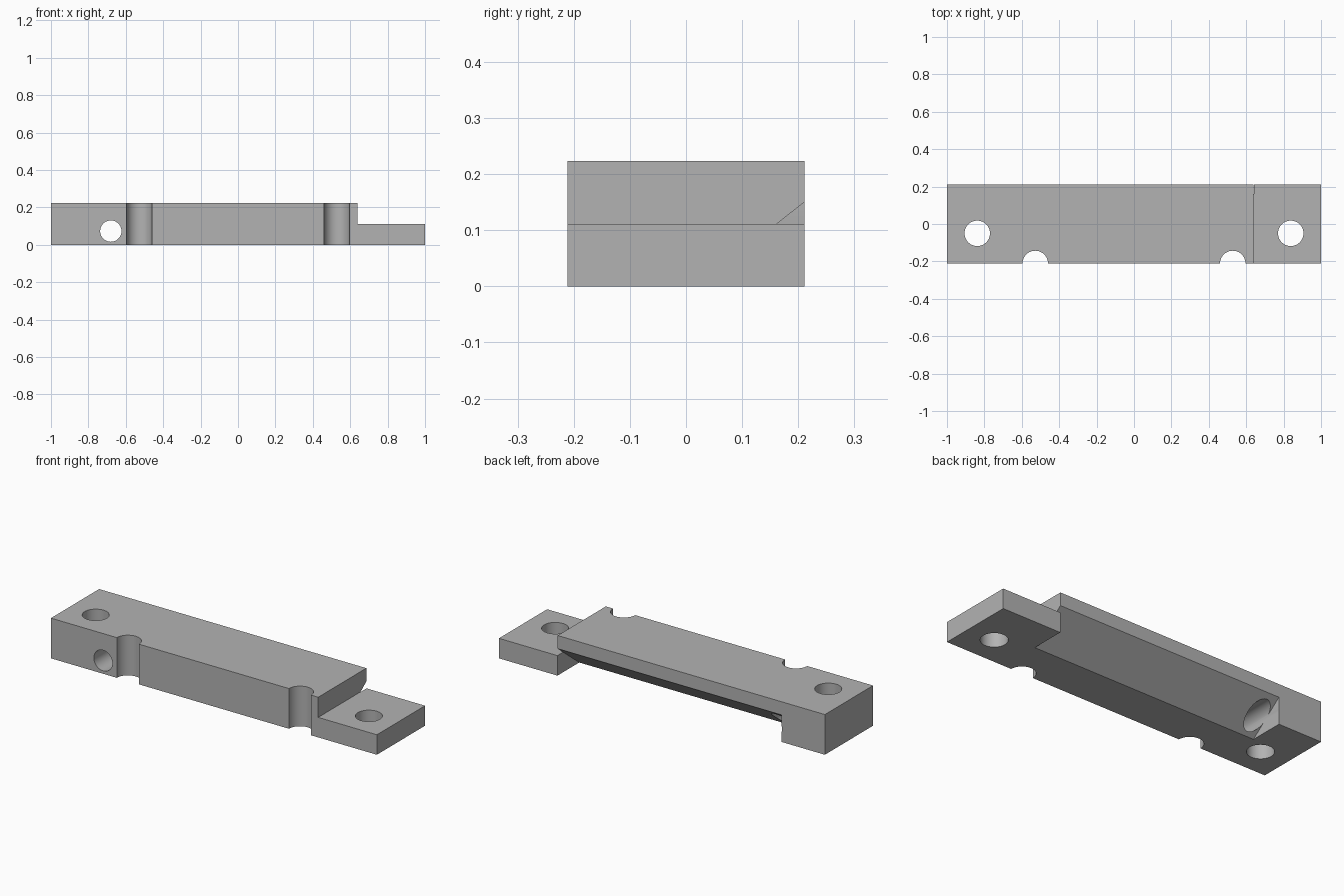
import bpy
import bmesh
from math import radians
from mathutils import Matrix, Vector

cube = bpy.data.objects.get("Cube")
if cube:
    bpy.data.objects.remove(cube, do_unlink=True)

HALF_DEPTH, HEIGHT, STEP_X, STEP_Z = 0.211, 0.223, 0.64, 0.111

grey = bpy.data.materials.new("plain grey")
grey.use_nodes = True
grey.diffuse_color = (0.45, 0.45, 0.45, 1)
grey.node_tree.nodes["Principled BSDF"].inputs["Base Color"].default_value = grey.diffuse_color


def add_object(name, bm):
    bmesh.ops.recalc_face_normals(bm, faces=bm.faces)
    mesh = bpy.data.meshes.new(name)
    bm.to_mesh(mesh)
    bm.free()
    mesh.materials.append(grey)
    obj = bpy.data.objects.new(name, mesh)
    bpy.context.collection.objects.link(obj)
    return obj


def prism(name, points, sweep):
    """Extrude a closed profile along a vector."""
    bm = bmesh.new()
    face = bm.faces.new([bm.verts.new(p) for p in points])
    swept = bmesh.ops.extrude_face_region(bm, geom=[face])["geom"]
    verts = [v for v in swept if isinstance(v, bmesh.types.BMVert)]
    bmesh.ops.translate(bm, verts=verts, vec=Vector(sweep))
    return add_object(name, bm)


def rod(name, centre, radius, length, tilt=0):
    """Round cutter, upright unless tilted about x."""
    bm = bmesh.new()
    matrix = Matrix.Translation(centre) @ Matrix.Rotation(radians(tilt), 4, 'X')
    bmesh.ops.create_cone(bm, cap_ends=True, segments=64, radius1=radius,
                          radius2=radius, depth=length, matrix=matrix)
    return add_object(name, bm)


# Bar with a lowered tab at its left end
outline = [(-1, 0), (1, 0), (1, STEP_Z), (STEP_X, STEP_Z), (STEP_X, HEIGHT), (-1, HEIGHT)]
bar = prism("mounting_bar", [(x, -HALF_DEPTH, z) for x, z in outline], (0, 2 * HALF_DEPTH, 0))

# Sloped pocket under the back edge, extended past the outer faces for a clean cut
slope = 0.15 / (HALF_DEPTH - 0.02)
low, high = -0.05, 0.15 + 0.05 * slope
wedge = [(0.02 + low / slope, low), (HALF_DEPTH + 0.05, low), (HALF_DEPTH + 0.05, high)]
cutters = [prism("pocket_cutter", [(-0.735, y, z) for y, z in wedge], (STEP_X + 0.736, 0, 0))]

# Upright screw holes and half-round front notches
for side, label in ((-1, "right"), (1, "left")):
    cutters.append(rod(label + "_hole_cutter", (side * 0.838, -0.05, 0.1), 0.068, 1))
    cutters.append(rod(label + "_notch_cutter", (side * 0.528, -HALF_DEPTH, 0.1), 0.068, 1))

# Cross hole from the front into the pocket
cutters.append(rod("cross_hole_cutter", (-0.68, 0, 0.073), 0.057, 1, 90))

bpy.ops.object.select_all(action='DESELECT')
bar.select_set(True)
bpy.context.view_layer.objects.active = bar
for cutter in cutters:
    cut = bar.modifiers.new(cutter.name, 'BOOLEAN')
    cut.operation = 'DIFFERENCE'
    cut.solver = 'EXACT'
    cut.object = cutter
    bpy.ops.object.modifier_apply(modifier=cut.name)
    bpy.data.objects.remove(cutter, do_unlink=True)

bpy.ops.object.shade_smooth_by_angle(angle=radians(30))
